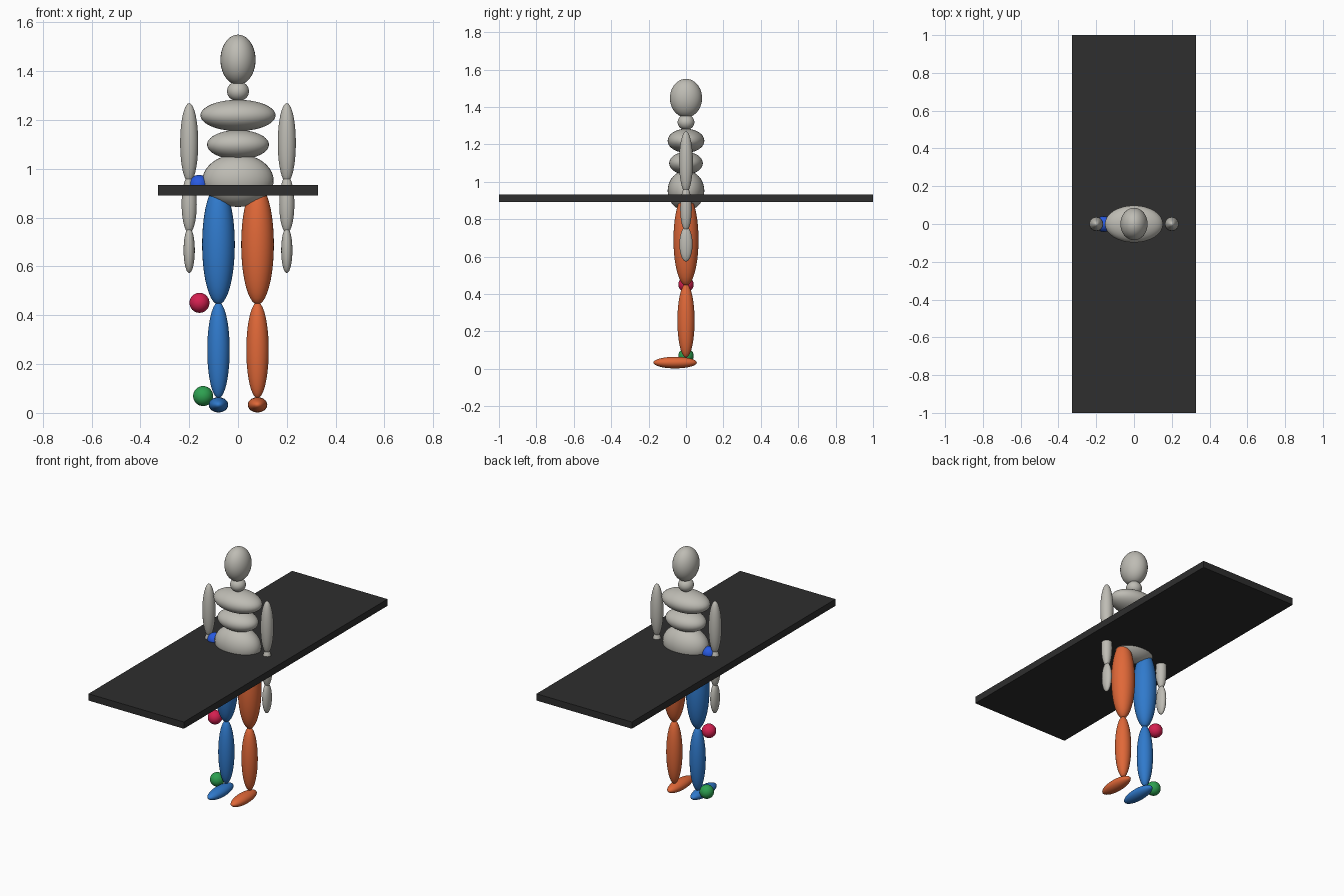
import bpy

if "Cube" in bpy.data.objects:
    bpy.data.objects.remove(bpy.data.objects["Cube"])


def material(name, rgb):
    """Material from 0-255 sRGB values."""
    m = bpy.data.materials.new(name)
    m.diffuse_color = [(c / 255 / 12.92 if c < 11 else ((c / 255 + 0.055) / 1.055) ** 2.4) for c in rgb] + [1]
    m.use_nodes = True
    m.node_tree.nodes["Principled BSDF"].inputs["Base Color"].default_value = m.diffuse_color
    return m


GREY = material("warm grey", (190, 188, 180))
ORANGE = material("orange", (224, 104, 56))
BLUE = material("blue", (48, 122, 204))
BLACK = material("charcoal", (46, 46, 46))
RED = material("crimson", (212, 32, 80))
GREEN = material("green", (45, 160, 80))
ROYAL = material("royal blue", (40, 90, 225))


def ellipsoid(name, mat, centre, radii):
    bpy.ops.mesh.primitive_uv_sphere_add(segments=32, ring_count=20, radius=1, location=centre)
    ob = bpy.context.object
    ob.name = name
    ob.scale = radii
    bpy.ops.object.transform_apply(location=False, rotation=False, scale=True)
    ob.data.materials.append(mat)
    bpy.ops.object.shade_smooth()
    return ob


# Head and torso: height, then radii
for name, z, radii in (
    ("head", 1.447, (0.072, 0.086, 0.103)),
    ("neck", 1.318, (0.045, 0.045, 0.041)),
    ("chest", 1.219, (0.154, 0.098, 0.064)),
    ("waist", 1.099, (0.127, 0.090, 0.060)),
    ("pelvis", 0.952, (0.146, 0.098, 0.108)),
):
    ellipsoid(name, GREY, (0, 0, z), radii)

# Arms and legs, mirrored left and right
for side, s, leg_mat in (("right", -1, BLUE), ("left", 1, ORANGE)):
    ellipsoid(side + "_upper_arm", GREY, (s * 0.2, 0, 1.106), (0.037, 0.037, 0.163))
    ellipsoid(side + "_forearm", GREY, (s * 0.2, 0, 0.855), (0.031, 0.031, 0.118))
    ellipsoid(side + "_hand", GREY, (s * 0.2, 0, 0.666), (0.023, 0.035, 0.093))
    ellipsoid(side + "_thigh", leg_mat, (s * 0.08, 0, 0.690), (0.067, 0.067, 0.246))
    ellipsoid(side + "_calf", leg_mat, (s * 0.08, 0, 0.257), (0.046, 0.046, 0.197))
    ellipsoid(side + "_foot", leg_mat, (s * 0.08, -0.058, 0.033), (0.040, 0.116, 0.031))

# Joint marker balls
ellipsoid("hip_ball", ROYAL, (-0.16, 0, 0.934), (0.041,) * 3)
ellipsoid("knee_ball", RED, (-0.158, 0, 0.451), (0.041,) * 3)
ellipsoid("ankle_ball", GREEN, (-0.143, 0, 0.069), (0.041,) * 3)

# Flat board through the hips
bpy.ops.mesh.primitive_cube_add(size=1, location=(0, 0, 0.912))
board = bpy.context.object
board.name = "board"
board.scale = (0.656, 2.0, 0.042)
bpy.ops.object.transform_apply(location=False, rotation=False, scale=True)
board.data.materials.append(BLACK)
